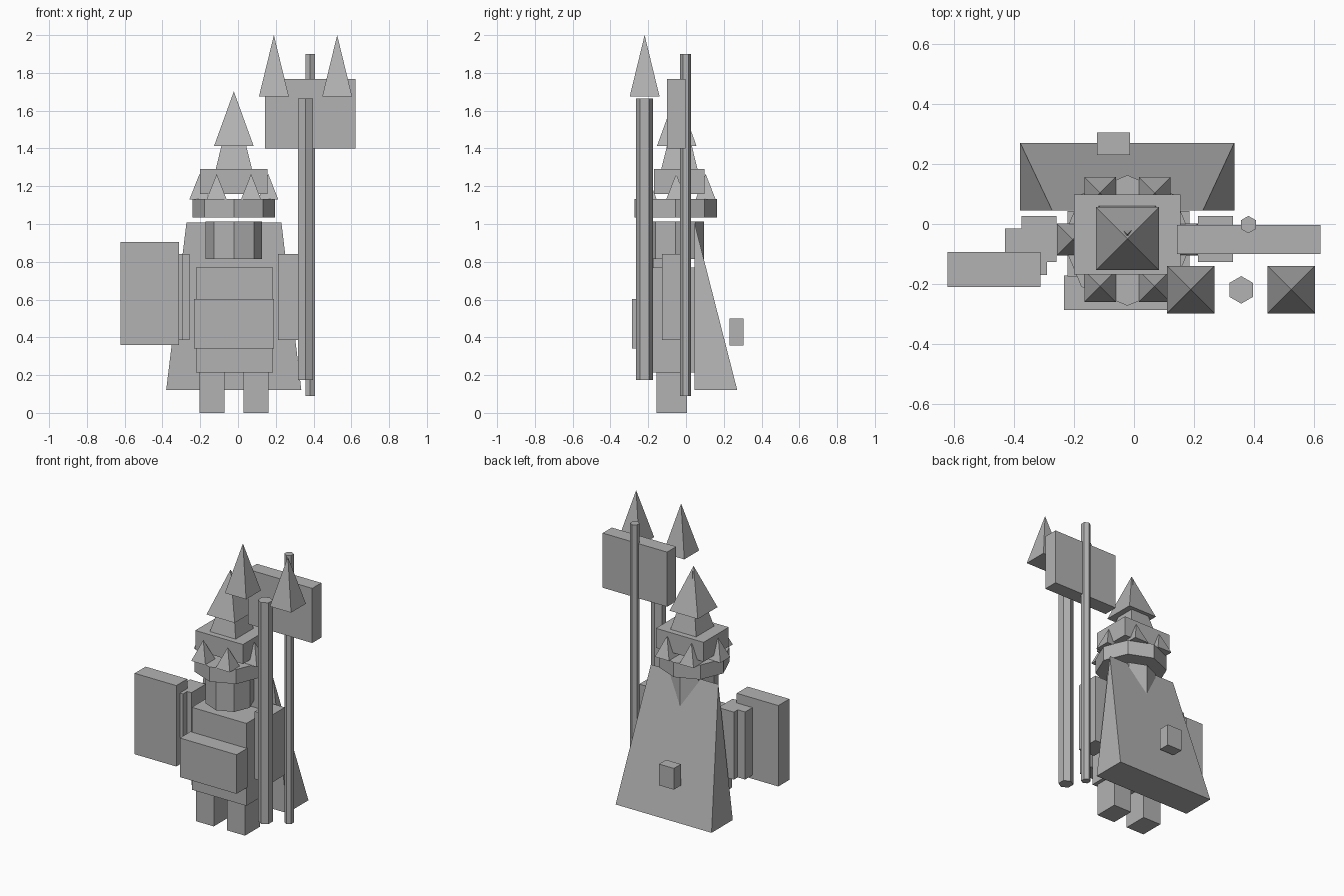
import bpy, bmesh, math

if "Cube" in bpy.data.objects:
    bpy.data.objects.remove(bpy.data.objects["Cube"])

stone = bpy.data.materials.new("plain grey")
stone.diffuse_color = (0.45, 0.45, 0.45, 1)
stone.use_nodes = True
stone.node_tree.nodes["Principled BSDF"].inputs["Base Color"].default_value = stone.diffuse_color


def loft(name, low, high):
    """Closed solid between two rings of points (high may be a single apex or an edge)."""
    bm = bmesh.new()
    a = [bm.verts.new(p) for p in low]
    b = [bm.verts.new(p) for p in high]
    n = len(a)
    bm.faces.new(a[::-1])
    if len(b) == n:
        bm.faces.new(b)
    for i in range(n):
        j = (i + 1) % n
        if len(b) == 1:
            bm.faces.new((a[i], a[j], b[0]))
        else:
            bm.faces.new((a[i], a[j], b[j], b[i]))
    bmesh.ops.remove_doubles(bm, verts=bm.verts, dist=1e-5)
    bmesh.ops.recalc_face_normals(bm, faces=bm.faces)
    mesh = bpy.data.meshes.new(name)
    bm.to_mesh(mesh)
    bm.free()
    mesh.materials.append(stone)
    ob = bpy.data.objects.new(name, mesh)
    bpy.context.collection.objects.link(ob)
    return ob


def rect(x, y, z):
    return [(x[0], y[0], z), (x[1], y[0], z), (x[1], y[1], z), (x[0], y[1], z)]


def box(name, x, y, z):
    return loft(name, rect(x, y, z[0]), rect(x, y, z[1]))


def pyramid(name, cx, cy, half, z0, z1):
    base = rect((cx - half, cx + half), (cy - half, cy + half), z0)
    return loft(name, base, [(cx, cy, z1)])


def prism(name, sides, cx, cy, r, z0, z1):
    """Upright prism with a corner pointing to +y."""
    ang = [math.pi / 2 + 2 * math.pi * i / sides for i in range(sides)]
    ring = [(cx + r * math.cos(t), cy + r * math.sin(t)) for t in ang]
    return loft(name, [(x, y, z0) for x, y in ring], [(x, y, z1) for x, y in ring])


CX, CY = -0.022, -0.055   # axis of the figure

# legs and torso
box("left_leg", (-0.205, -0.072), (-0.155, 0.005), (0, 0.215))
box("right_leg", (0.028, 0.161), (-0.155, 0.005), (0, 0.215))
box("torso", (-0.222, 0.185), (-0.175, 0.044), (0.215, 0.77))
box("front_plate", (-0.233, 0.19), (-0.287, -0.172), (0.34, 0.603))

# arms, grip and shield
box("left_arm", (-0.375, -0.258), (-0.127, 0.026), (0.385, 0.84))
box("right_arm", (0.213, 0.33), (-0.127, 0.026), (0.385, 0.84))
box("shield_grip", (-0.43, -0.29), (-0.171, -0.015), (0.385, 0.84))
box("shield", (-0.623, -0.313), (-0.21, -0.093), (0.36, 0.905))

# cape: wedge rising to a thin edge, with a clasp on the back
edge = [(-0.273, 0.045, 1.007), (0.23, 0.045, 1.007)]
loft("cape", rect((-0.38, 0.335), (0.045, 0.271), 0.122),
     [edge[0], edge[1], edge[1], edge[0]])
box("back_clasp", (-0.123, -0.013), (0.23, 0.305), (0.357, 0.5))

# head, crown ring and crown spikes
prism("head", 8, CX, CY, 0.15, 0.815, 1.014)
prism("crown_ring", 8, CX, CY, 0.218, 1.034, 1.132)
for i in range(6):
    t = math.pi / 3 * i
    pyramid(f"crown_spike_{i + 1}", CX + 0.182 * math.cos(t),
            CY + 0.003 + 0.182 * math.sin(t) * 0.99, 0.053, 1.13, 1.265)

# hat
box("hat_band", (-0.2, 0.155), (-0.169, 0.099), (1.16, 1.291))
pyramid("hat_lower_cone", CX, -0.035, 0.096, 1.29, 1.683)
pyramid("hat_upper_cone", CX, -0.049, 0.105, 1.412, 1.702)

# flag pole and flag
prism("flag_pole", 6, 0.382, -0.002, 0.029, 0.09, 1.9)
box("flag", (0.143, 0.623), (-0.1, -0.003), (1.4, 1.768))

# staff with two prongs
prism("staff", 6, 0.358, -0.22, 0.046, 0.175, 1.665)
for side, x in (("left", 0.19), ("right", 0.525)):
    pyramid(f"{side}_prong", x, -0.219, 0.079, 1.675, 2.0)
